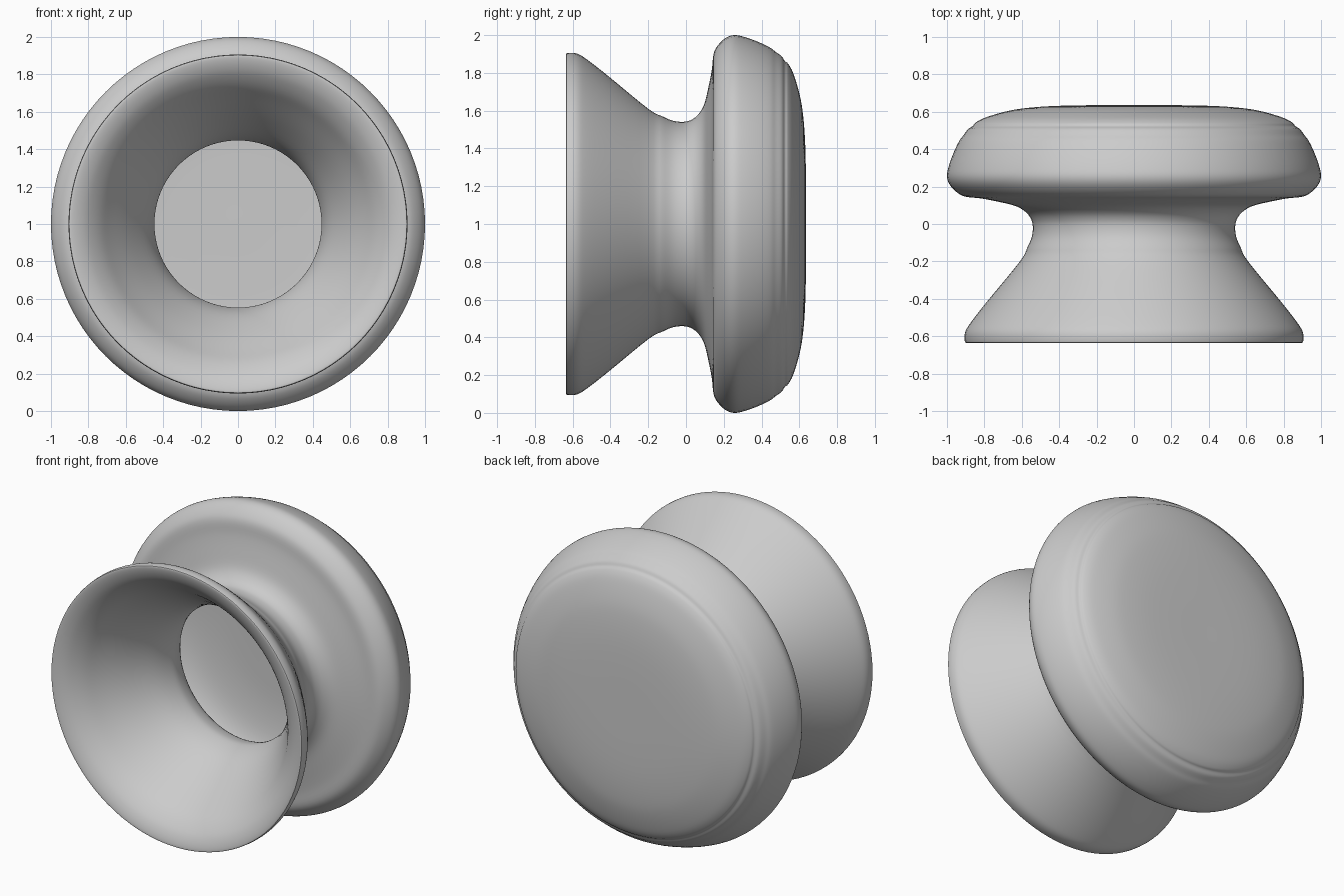
import bpy
import bmesh
import math
from mathutils import Vector

cube = bpy.data.objects.get("Cube")
if cube:
    bpy.data.objects.remove(cube, do_unlink=True)

SEGMENTS = 96
STEPS = 4

# Single grey finish
grey = bpy.data.materials.new("plain grey")
grey.use_nodes = True
colour = (0.6, 0.6, 0.6, 1)
grey.diffuse_color = colour
grey.node_tree.nodes["Principled BSDF"].inputs["Base Color"].default_value = colour


def smooth_path(points):
    """Catmull-Rom curve through (radius, y) points."""
    pts = [Vector(p) for p in points]
    pts = [pts[0]] + pts + [pts[-1]]
    path = []
    for a, b, c, d in zip(pts, pts[1:], pts[2:], pts[3:]):
        for i in range(STEPS):
            t = i / STEPS
            path.append(0.5 * (2 * b + (c - a) * t
                               + (2 * a - 5 * b + 4 * c - d) * t ** 2
                               + (3 * b - a - 3 * c + d) * t ** 3))
    path.append(pts[-1])
    return path


def lathe(name, path):
    """Revolve a (radius, y) path around the front-to-back axis."""
    bm = bmesh.new()
    verts = [bm.verts.new((max(r, 0), y, 1)) for r, y in path]
    edges = [bm.edges.new(pair) for pair in zip(verts, verts[1:])]
    bmesh.ops.spin(bm, geom=verts + edges, cent=(0, 0, 1), axis=(0, 1, 0),
                   angle=math.tau, steps=SEGMENTS, use_duplicate=False)
    bmesh.ops.remove_doubles(bm, verts=bm.verts, dist=0.0005)
    bmesh.ops.recalc_face_normals(bm, faces=bm.faces)
    mesh = bpy.data.meshes.new(name)
    bm.to_mesh(mesh)
    bm.free()
    mesh.materials.append(grey)
    obj = bpy.data.objects.new(name, mesh)
    bpy.context.collection.objects.link(obj)
    bpy.ops.object.select_all(action="DESELECT")
    obj.select_set(True)
    bpy.context.view_layer.objects.active = obj
    bpy.ops.object.shade_smooth_by_angle(angle=math.radians(40))


# Hollow inside the head, from its back wall forward to the throat
cavity = [(0, 0.545), (0.25, 0.545), (0.5, 0.54), (0.7, 0.51), (0.82, 0.45),
          (0.88, 0.36), (0.9, 0.28), (0.86, 0.235), (0.7, 0.205),
          (0.56, 0.16), (0.48, 0.09)]

# Throat, flared mouth, rolled lip and outer skirt down to the waist
flare = [(0.45, 0.01), (0.452, -0.06), (0.49, -0.17), (0.58, -0.32),
         (0.68, -0.46), (0.74, -0.54), (0.8, -0.595), (0.85, -0.623),
         (0.895, -0.635), (0.905, -0.625), (0.903, -0.58), (0.875, -0.53),
         (0.79, -0.42), (0.61, -0.2), (0.57, -0.125), (0.547, -0.07)]

# Underside and rounded rim of the head, with a faint ripple near the face
head = [(0.541, -0.02), (0.548, 0.02), (0.575, 0.06), (0.63, 0.095),
        (0.73, 0.12), (0.82, 0.137), (0.9, 0.146), (0.945, 0.168),
        (0.985, 0.21), (1.0, 0.255), (0.99, 0.31), (0.965, 0.38),
        (0.935, 0.443), (0.911, 0.475), (0.888, 0.507), (0.863, 0.523),
        (0.848, 0.541), (0.8, 0.567), (0.7, 0.598), (0.6, 0.617),
        (0.45, 0.63), (0.25, 0.635), (0, 0.635)]

lathe("knob_body", smooth_path(cavity + flare + head))
